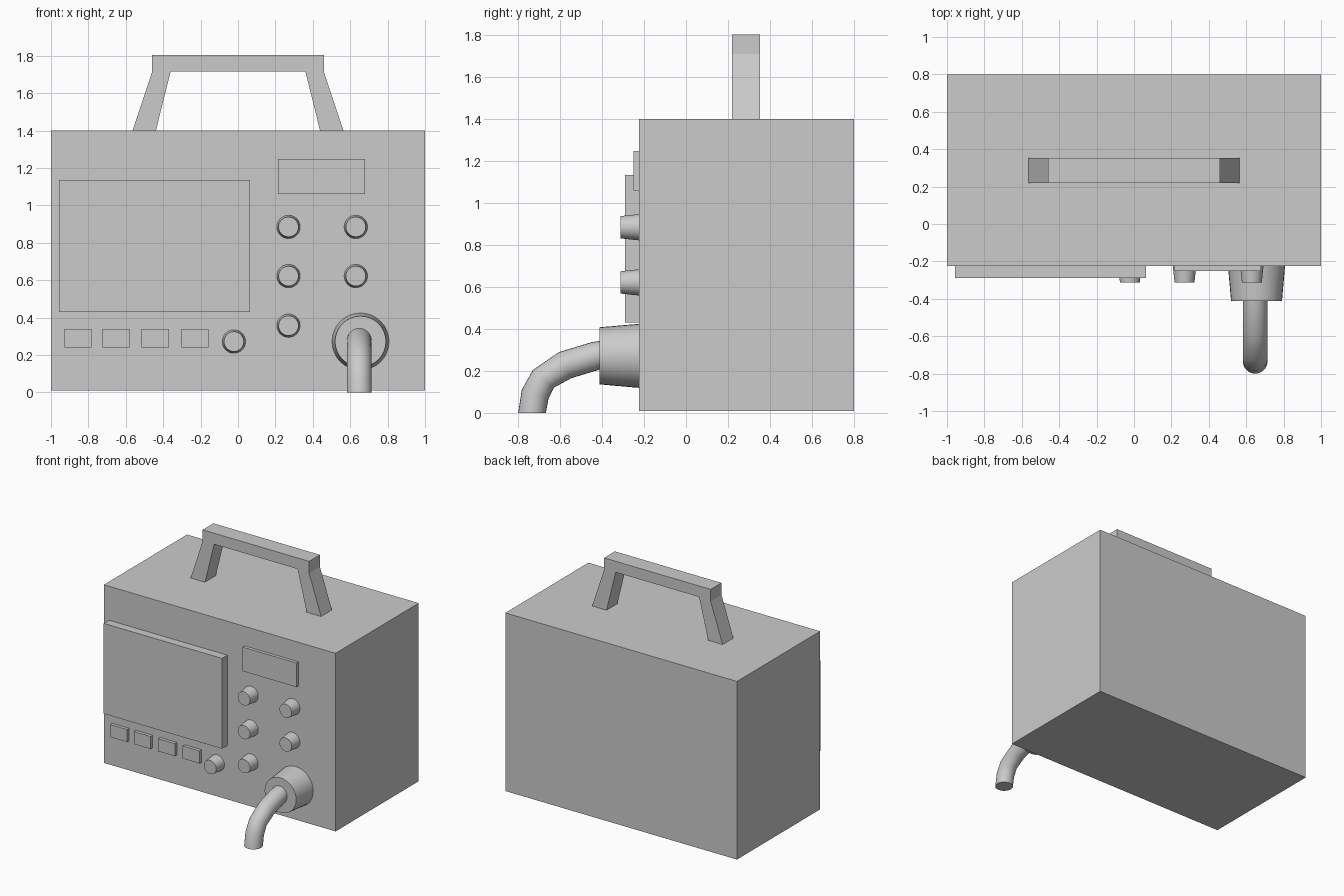
import bpy, bmesh, math
from mathutils import Vector

if "Cube" in bpy.data.objects:
    bpy.data.objects.remove(bpy.data.objects["Cube"])

FRONT = -0.225  # y of the case front face


def make(name, bm, smooth=False):
    bmesh.ops.recalc_face_normals(bm, faces=bm.faces)
    me = bpy.data.meshes.new(name)
    bm.to_mesh(me)
    bm.free()
    ob = bpy.data.objects.new(name, me)
    bpy.context.collection.objects.link(ob)
    if smooth:
        bpy.ops.object.select_all(action='DESELECT')
        ob.select_set(True)
        bpy.context.view_layer.objects.active = ob
        bpy.ops.object.shade_smooth_by_angle(angle=math.radians(40))
    return ob


def box(name, x, y, z):
    bm = bmesh.new()
    bmesh.ops.create_cube(bm, size=1)
    for v in bm.verts:
        v.co = [(a + b) / 2 + c * (b - a) for c, (a, b) in zip(v.co, (x, y, z))]
    return make(name, bm)


def loft(name, rings):
    """Skin closed rings of points and cap both ends."""
    bm = bmesh.new()
    vs = [[bm.verts.new(p) for p in r] for r in rings]
    n = len(vs[0])
    for a, b in zip(vs, vs[1:]):
        for i in range(n):
            j = (i + 1) % n
            bm.faces.new((a[i], a[j], b[j], b[i]))
    bm.faces.new(vs[0])
    bm.faces.new(vs[-1])
    return make(name, bm, True)


def ring(center, u, v, n=32):
    c, u, v = Vector(center), Vector(u), Vector(v)
    return [c + u * math.cos(t) + v * math.sin(t)
            for t in (2 * math.pi * i / n for i in range(n))]


def knob(name, x, z, r_back, r_front, y_front):
    loft(name, [ring((x, y, z), (r, 0, 0), (0, 0, r))
                for y, r in ((FRONT + 0.005, r_back), (y_front, r_front))])


# case, screen and display panel
box("case", (-1, 1), (FRONT, 0.8), (0.01, 1.4))
box("screen", (-0.957, 0.065), (-0.29, FRONT + 0.005), (0.43, 1.135))
box("display_panel", (0.213, 0.68), (-0.25, FRONT + 0.005), (1.06, 1.248))

# row of push buttons
for i, x in enumerate((-0.927, -0.724, -0.515, -0.302)):
    box(f"button_{i + 1}", (x, x + 0.145), (-0.25, FRONT + 0.005), (0.24, 0.338))

# control knobs
for i, (x, z) in enumerate(((0.27, 0.885), (0.63, 0.885), (0.27, 0.622),
                            (0.63, 0.622), (0.27, 0.357), (-0.022, 0.272))):
    knob(f"knob_{i + 1}", x, z, 0.063, 0.053, -0.313)

# cable connector
knob("connector", 0.655, 0.272, 0.153, 0.136, -0.413)

# cable: outer and inner side points along the bend
bend = (((-0.38, 0.348), (-0.36, 0.22)), ((-0.45, 0.337), (-0.413, 0.206)),
        ((-0.605, 0.29), (-0.548, 0.165)), ((-0.73, 0.205), (-0.63, 0.12)),
        ((-0.783, 0.11), (-0.655, 0.07)), ((-0.80, 0.0), (-0.668, 0.0)))
loft("cable", [ring((0.648, (o[0] + i[0]) / 2, (o[1] + i[1]) / 2), (0.066, 0, 0),
                    (0, (o[0] - i[0]) / 2, (o[1] - i[1]) / 2), 24) for o, i in bend])

# carrying handle: half profile mirrored, then extruded in y
half = [(0.46, 1.803), (0.46, 1.71), (0.565, 1.395), (0.44, 1.395), (0.36, 1.717)]
profile = half + [(-x, z) for x, z in reversed(half)]
bm = bmesh.new()
face = bm.faces.new([bm.verts.new((x, 0.22, z)) for x, z in profile])
ext = bmesh.ops.extrude_face_region(bm, geom=[face])
bmesh.ops.translate(bm, vec=(0, 0.133, 0),
                    verts=[g for g in ext["geom"] if isinstance(g, bmesh.types.BMVert)])
make("handle", bm)
